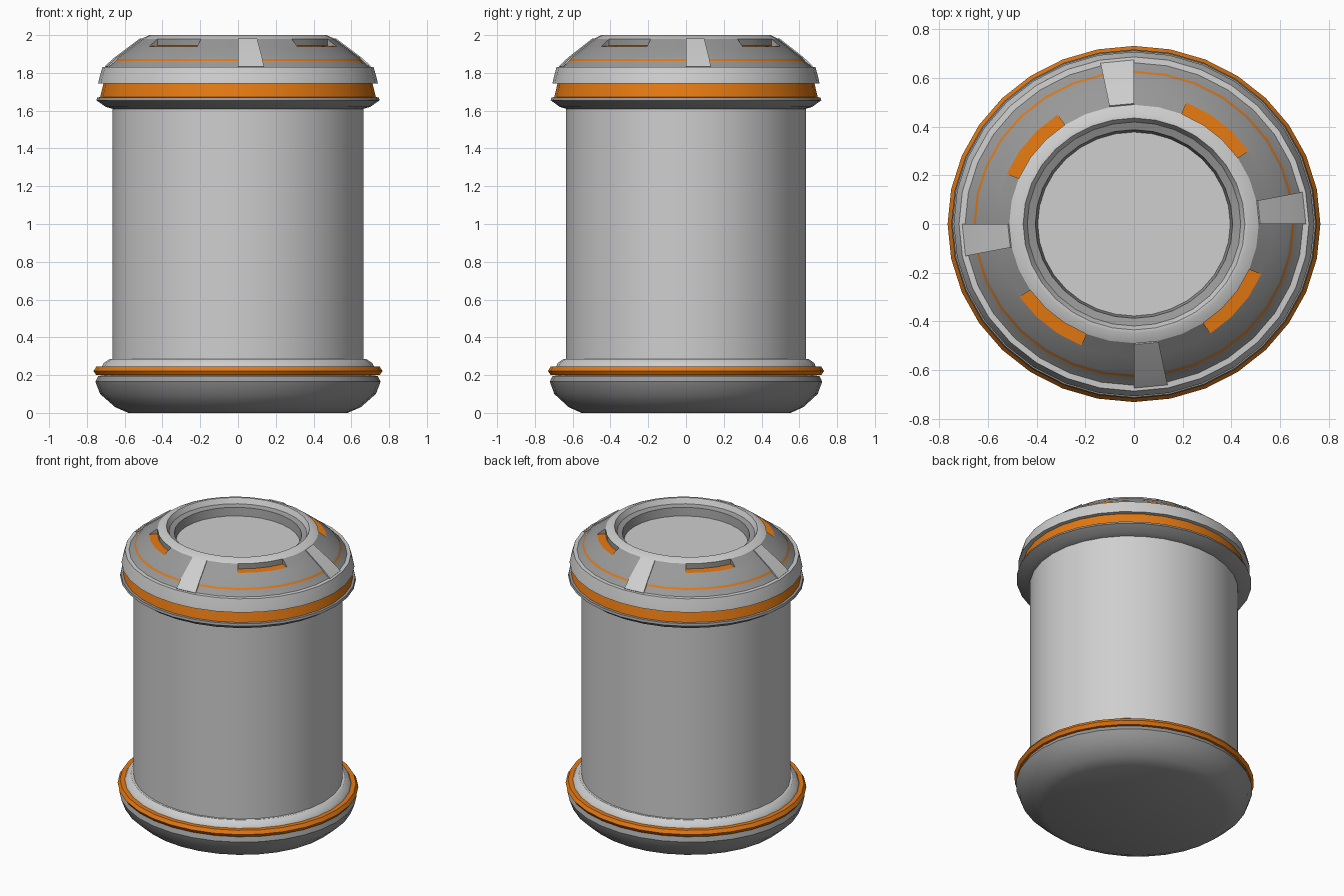
import bpy, bmesh, math

SIDES = 32
SQUASH = 0.955  # the plan is slightly oval

old = bpy.data.objects.get("Cube")
if old:
    bpy.data.objects.remove(old)


def material(name, colour):
    m = bpy.data.materials.new(name)
    m.use_nodes = True
    m.diffuse_color = (*colour, 1)
    m.node_tree.nodes["Principled BSDF"].inputs["Base Color"].default_value = (*colour, 1)
    return m


LIGHT = material("light grey", (0.62, 0.62, 0.62))
GREY = material("mid grey", (0.32, 0.32, 0.32))
ORANGE = material("orange", (0.78, 0.19, 0.006))


def lathe(name, profile, mats, arcs=((0, SIDES),), close_ends=False):
    """Sweep a (radius, height) profile over arcs of side numbers.
    mats gives one material, or one for each profile step; ends take the last."""
    bm = bmesh.new()
    steps = len(profile) - 1
    rows = mats if isinstance(mats, list) else [mats] * steps
    slots = list(dict.fromkeys(rows))
    for first, last in arcs:
        columns = []
        for i in range(first, last + 1):
            a = 2 * math.pi * i / SIDES
            columns.append([bm.verts.new((r * math.cos(a), r * math.sin(a) * SQUASH, z))
                            for r, z in profile])
        for c, d in zip(columns, columns[1:]):
            for k in range(steps):
                f = bm.faces.new((c[k], d[k], d[k + 1], c[k + 1]))
                f.material_index = slots.index(rows[k])
        if close_ends:
            for end in (columns[0], columns[-1][::-1]):
                bm.faces.new(end).material_index = len(slots) - 1
    bmesh.ops.remove_doubles(bm, verts=bm.verts, dist=0.0001)
    mesh = bpy.data.meshes.new(name)
    bm.to_mesh(mesh)
    bm.free()
    for m in slots:
        mesh.materials.append(m)
    ob = bpy.data.objects.new(name, mesh)
    bpy.context.collection.objects.link(ob)
    bpy.ops.object.select_all(action="DESELECT")
    ob.select_set(True)
    bpy.context.view_layer.objects.active = ob
    bpy.ops.object.shade_smooth_by_angle(angle=math.radians(32))


# Rounded base with its orange band and upper lip
lathe("base", [(0, 0), (0.58, 0), (0.65, 0.03), (0.73, 0.1), (0.755, 0.165),
               (0.74, 0.195), (0.7, 0.2)], GREY)
lathe("lower_band", [(0.7, 0.2), (0.75, 0.2), (0.765, 0.222), (0.75, 0.245), (0.7, 0.245)], ORANGE)
lathe("lower_lip", [(0.72, 0.245), (0.71, 0.265), (0.68, 0.285), (0.66, 0.285)], LIGHT)

# Main drum
lathe("body", [(0.665, 0.27), (0.665, 1.62)], LIGHT)

# Flared collar, orange band and thick ring under the cap
lathe("collar", [(0.665, 1.61), (0.7, 1.62), (0.75, 1.655), (0.745, 1.67), (0.7, 1.675)], GREY)
lathe("upper_band", [(0.73, 1.672), (0.712, 1.745)], ORANGE)
lathe("shoulder_ring", [(0.7, 1.745), (0.74, 1.745), (0.735, 1.77), (0.718, 1.83), (0.69, 1.832)], LIGHT)

# Cap slope, with a thin orange trim line
lathe("cap", [(0.695, 1.83), (0.658, 1.864), (0.65, 1.874), (0.643, 1.882), (0.565, 1.94)],
      [GREY, ORANGE, GREY, GREY])

# Four notches with orange floors, and the solid cap between them
notches = [(3 + 8 * q, 6 + 8 * q) for q in range(4)]
between = [(6 + 8 * q, 11 + 8 * q) for q in range(4)]
lathe("cap_upper", [(0.565, 1.94), (0.512, 1.98)], GREY, between)
lathe("notches", [(0.565, 1.94), (0.512, 1.944), (0.512, 1.98)], [ORANGE, GREY],
      notches, close_ends=True)

# Four light straps lying on the cap slope
straps = [(8 * q, 8 * q + 1) for q in range(4)]
lathe("straps", [(0.7, 1.83), (0.705, 1.835), (0.652, 1.883), (0.518, 1.983), (0.512, 1.978)],
      LIGHT, straps, close_ends=True)

# Raised rim and sunken lid
lathe("rim", [(0.512, 1.98), (0.47, 2.0), (0.455, 2.0), (0.438, 1.965)], LIGHT)
lathe("rim_inside", [(0.438, 1.965), (0.405, 1.955), (0.395, 1.9)], GREY)
lathe("lid", [(0.395, 1.9), (0, 1.9)], LIGHT)
